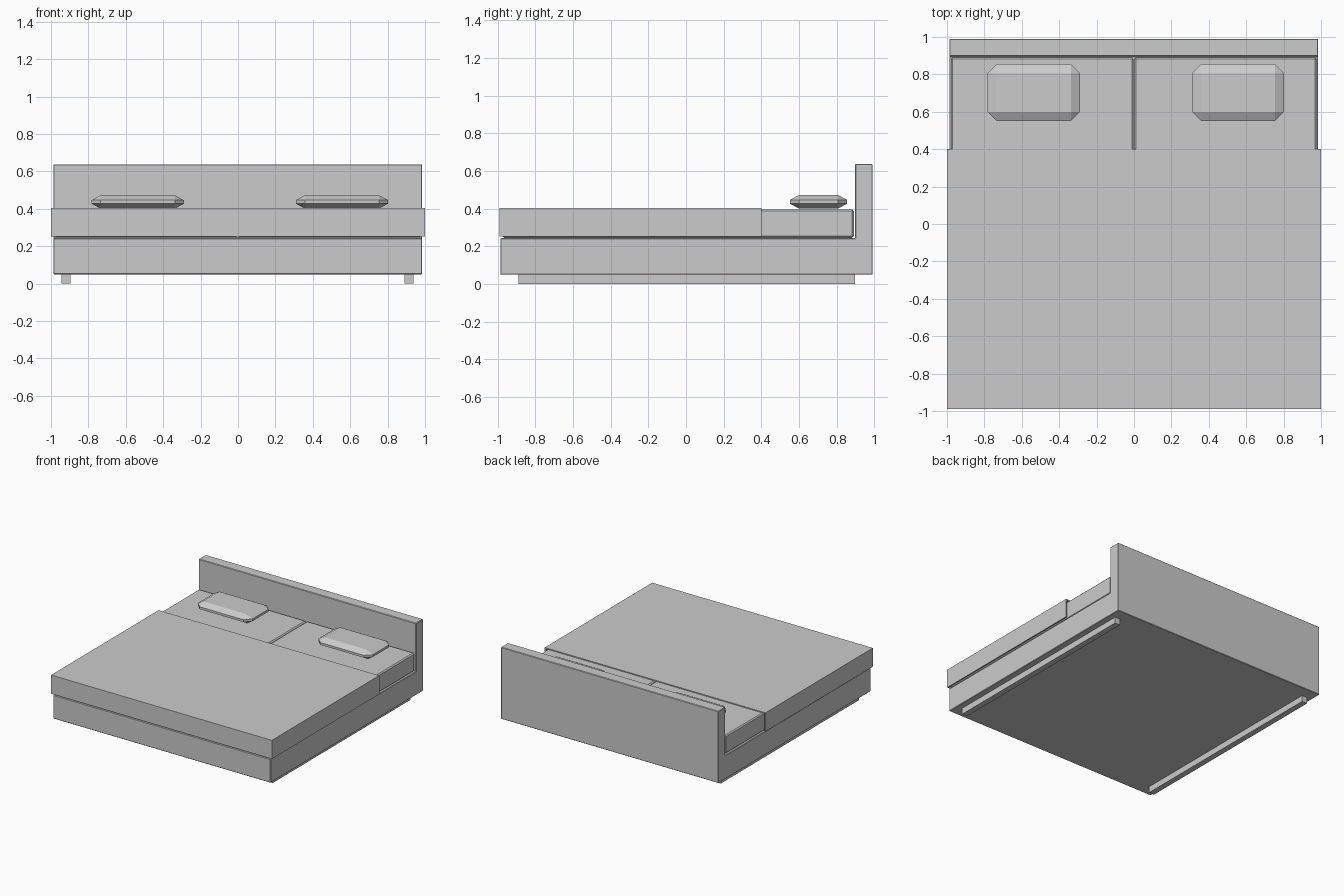
import bpy, bmesh

if "Cube" in bpy.data.objects:
    bpy.data.objects.remove(bpy.data.objects["Cube"])


def finish(name, bm, bevel=0.0):
    bmesh.ops.recalc_face_normals(bm, faces=bm.faces[:])
    me = bpy.data.meshes.new(name)
    bm.to_mesh(me)
    bm.free()
    ob = bpy.data.objects.new(name, me)
    bpy.context.collection.objects.link(ob)
    if bevel:
        mod = ob.modifiers.new("edge_bevel", 'BEVEL')
        mod.width = bevel
        mod.segments = 1
    return ob


def box_mesh(lo, hi):
    bm = bmesh.new()
    bmesh.ops.create_cube(bm, size=1)
    for v in bm.verts:
        for i in range(3):
            v.co[i] = (lo[i] + hi[i]) / 2 + v.co[i] * (hi[i] - lo[i])
    return bm


# Base and headboard: one L-shaped side profile extruded across the width
profile = [(-0.985, 0.05), (0.99, 0.05), (0.99, 0.638),
           (0.898, 0.638), (0.898, 0.244), (-0.985, 0.244)]
bm = bmesh.new()
face = bm.faces.new([bm.verts.new((-0.987, y, z)) for y, z in profile])
ext = bmesh.ops.extrude_face_region(bm, geom=[face])
bmesh.ops.translate(bm, vec=(1.972, 0, 0),
                    verts=[g for g in ext['geom'] if isinstance(g, bmesh.types.BMVert)])
finish("bed_frame", bm, 0.004)

# Per-side parts: floor rails, mattresses, pillows
for side, s in (("left", -1), ("right", 1)):
    x = s * 0.916 - 0.003
    finish(side + "_floor_rail", box_mesh((x - 0.024, -0.89, 0), (x + 0.024, 0.897, 0.051)))

    x = s * 0.49 - 0.001
    finish(side + "_mattress",
           box_mesh((x - 0.488, -0.975, 0.246), (x + 0.488, 0.891, 0.397)), 0.009)

    # Pillow: chamfered block flattened in height
    x, k = s * 0.546 + 0.01, 0.55
    pillow = finish(side + "_pillow",
                    box_mesh((-0.246, -0.152, -0.036 / k), (0.246, 0.152, 0.036 / k)), 0.048)
    pillow.location = (x, 0.703, 0.437)
    pillow.scale = (1, 1, k)

# Blanket: shell draped over the mattresses, open below and at the head end
bm = box_mesh((-1.0, -0.99, 0.252), (1.0, 0.4, 0.405))
bm.normal_update()
bmesh.ops.delete(bm, context='FACES_ONLY',
                 geom=[f for f in bm.faces if f.normal.z < -0.5 or f.normal.y > 0.5])
blanket = finish("blanket", bm)
# keep the shell's normals pointing outward so it thickens inward
if max(blanket.data.polygons, key=lambda p: p.center.z).normal.z < 0:
    blanket.data.flip_normals()
solid = blanket.modifiers.new("thickness", 'SOLIDIFY')
solid.thickness = 0.01
solid.offset = -1
solid.use_even_offset = True
